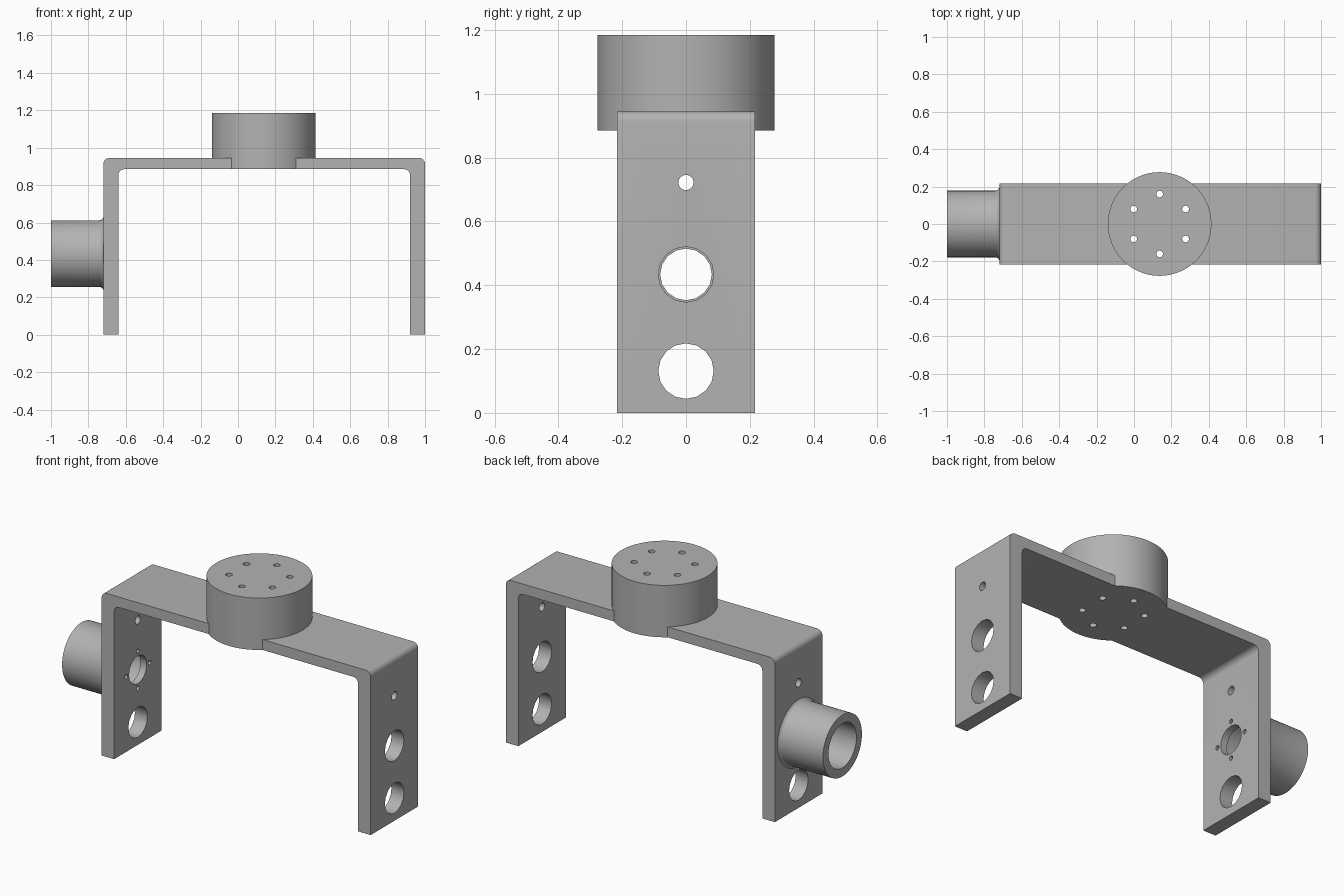
import bpy, bmesh, math
from mathutils import Matrix, Vector

old = bpy.data.objects.get("Cube")
if old:
    bpy.data.objects.remove(old, do_unlink=True)

grey = bpy.data.materials.new("metal grey")
grey.use_nodes = True
COLOUR = (0.45, 0.45, 0.45, 1)
grey.diffuse_color = COLOUR
grey.node_tree.nodes["Principled BSDF"].inputs["Base Color"].default_value = COLOUR

X0, X1, TOP, UNDER = -0.72, 1.0, 0.945, 0.885   # frame extents
LEG, HALF = 0.08, 0.217                         # leg thickness, half depth
HUB_X, HUB_R, HUB_TOP = 0.137, 0.277, 1.185
SLEEVE_Z = 0.434


def make(name, bm):
    bmesh.ops.recalc_face_normals(bm, faces=bm.faces)
    mesh = bpy.data.meshes.new(name)
    bm.to_mesh(mesh)
    bm.free()
    mesh.materials.append(grey)
    obj = bpy.data.objects.new(name, mesh)
    bpy.context.collection.objects.link(obj)
    return obj


def cylinder(name, radius, start, end, sides=48):
    start, end = Vector(start), Vector(end)
    axis = end - start
    turn = axis.to_track_quat('Z', 'Y').to_matrix().to_4x4()
    bm = bmesh.new()
    bmesh.ops.create_cone(bm, cap_ends=True, segments=sides, radius1=radius,
                          radius2=radius, depth=axis.length,
                          matrix=Matrix.Translation((start + end) / 2) @ turn)
    return make(name, bm)


def combine(target, tool, operation):
    mod = target.modifiers.new(operation, 'BOOLEAN')
    mod.operation, mod.solver, mod.object = operation, 'EXACT', tool
    bpy.context.view_layer.objects.active = target
    bpy.ops.object.modifier_apply(modifier=mod.name)
    bpy.data.objects.remove(tool, do_unlink=True)


def drill(target, radius, start, end, sides=32):
    combine(target, cylinder("drill", radius, start, end, sides), 'DIFFERENCE')


# U-shaped frame: profile extruded along y, bends rounded
profile = [(X0, 0), (X0, TOP), (X1, TOP), (X1, 0), (X1 - LEG, 0),
           (X1 - LEG, UNDER), (X0 + LEG, UNDER), (X0 + LEG, 0)]
bm = bmesh.new()
face = bm.faces.new([bm.verts.new((x, -HALF, z)) for x, z in profile])
ext = bmesh.ops.extrude_face_region(bm, geom=[face])
bmesh.ops.translate(bm, vec=(0, 2 * HALF, 0),
                    verts=[v for v in ext["geom"] if isinstance(v, bmesh.types.BMVert)])
bends = [e for e in bm.edges if min(v.co.z for v in e.verts) > 0.8
         and abs(e.verts[0].co.y - e.verts[1].co.y) > 0.1]
bmesh.ops.bevel(bm, geom=bends, offset=0.032, segments=6, profile=0.5, affect='EDGES')
bracket = make("bracket", bm)

# Round hub let into the crossbar
combine(bracket, cylinder("hub", HUB_R, (HUB_X, 0, UNDER), (HUB_X, 0, HUB_TOP), 96), 'UNION')

# Side sleeve with a small flared root, revolved about x
bm = bmesh.new()
outline = [(X0 + 0.02, 0), (X0 + 0.02, 0.193), (X0, 0.193), (X0 - 0.005, 0.186),
           (X0 - 0.011, 0.181), (X0 - 0.02, 0.178), (-1, 0.178), (-1, 0)]
pts = [bm.verts.new((x, 0, SLEEVE_Z + r)) for x, r in outline]
edges = [bm.edges.new(pair) for pair in zip(pts, pts[1:])]
bmesh.ops.spin(bm, geom=pts + edges, cent=(0, 0, SLEEVE_Z), axis=(1, 0, 0),
               angle=2 * math.pi, steps=64, use_merge=True)
bmesh.ops.remove_doubles(bm, verts=bm.verts, dist=0.0001)
combine(bracket, make("sleeve", bm), 'UNION')

# Sleeve bore stops inside the leg, leaving a thin web
drill(bracket, 0.128, (-1.1, 0, SLEEVE_Z), (X0 + 0.04, 0, SLEEVE_Z), 48)
drill(bracket, 0.081, (-0.9, 0, SLEEVE_Z), (-0.5, 0, SLEEVE_Z), 16)
for y, z in ((0.107, 0), (-0.107, 0), (0, 0.107), (0, -0.107)):
    drill(bracket, 0.013, (-0.72, y, SLEEVE_Z + z), (-0.5, y, SLEEVE_Z + z), 12)

# Leg holes
drill(bracket, 0.087, (0.8, 0, SLEEVE_Z), (1.1, 0, SLEEVE_Z), 16)
drill(bracket, 0.087, (-0.9, 0, 0.131), (1.1, 0, 0.131), 16)
drill(bracket, 0.024, (-0.9, 0, 0.722), (1.1, 0, 0.722), 16)

# Ring of bolt holes through the hub
for i in range(6):
    a = math.radians(30 + 60 * i)
    x, y = HUB_X + 0.16 * math.cos(a), 0.16 * math.sin(a)
    drill(bracket, 0.018, (x, y, 0.8), (x, y, 1.3), 16)

bpy.ops.object.select_all(action='DESELECT')
bracket.select_set(True)
bpy.context.view_layer.objects.active = bracket
bpy.ops.object.shade_smooth_by_angle(angle=math.radians(30))
